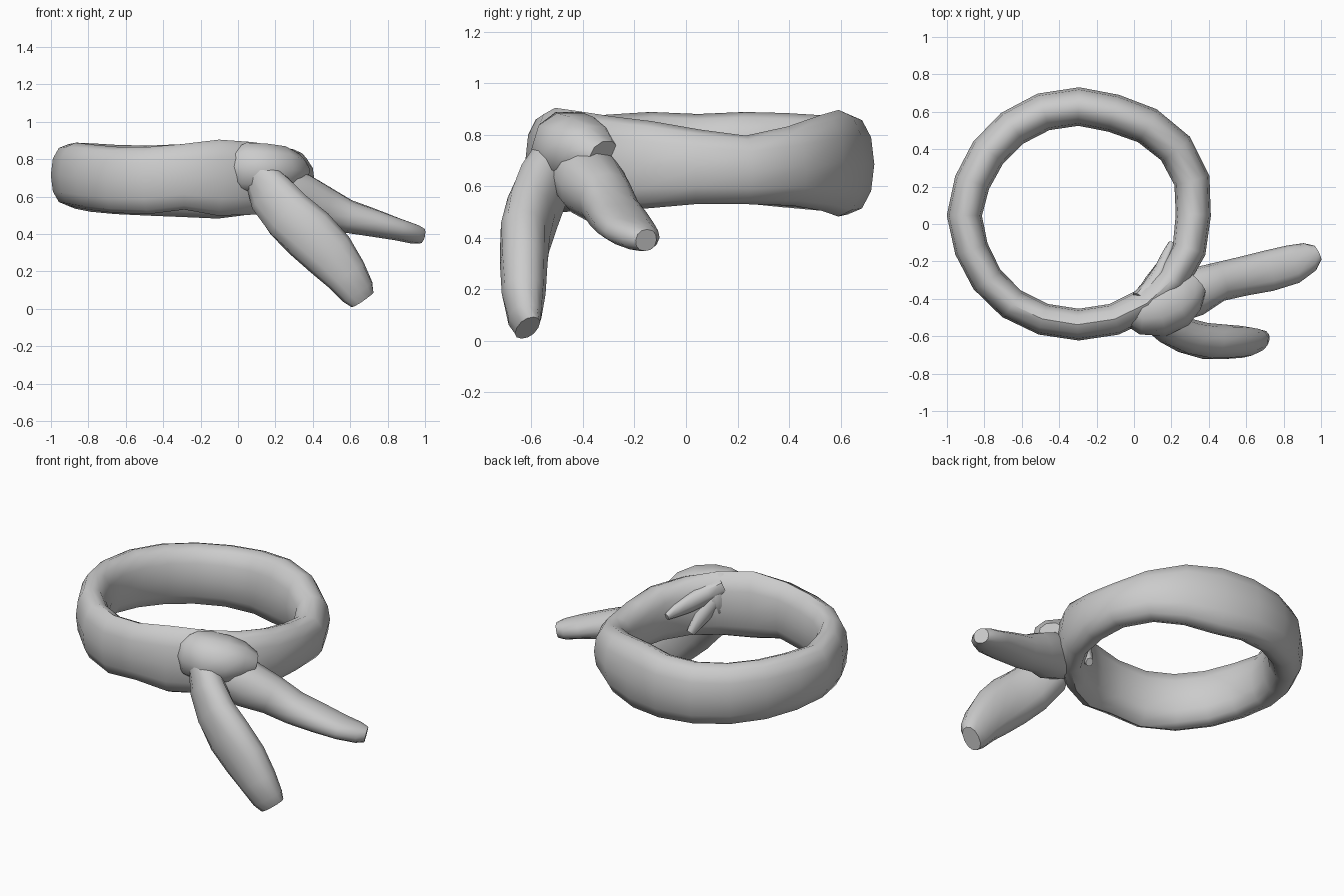
import bpy
import bmesh
import math
from mathutils import Vector

cube = bpy.data.objects.get("Cube")
if cube:
    bpy.data.objects.remove(cube)

cloth = bpy.data.materials.new("grey cloth")
cloth.use_nodes = True
cloth.diffuse_color = (0.6, 0.6, 0.6, 1)
bsdf = cloth.node_tree.nodes["Principled BSDF"]
bsdf.inputs["Base Color"].default_value = (0.6, 0.6, 0.6, 1)
bsdf.inputs["Roughness"].default_value = 0.8


def loft(name, stations, sides=12, closed=False, power=0.9):
    """Sweep an oval through stations of (centre, half width, half height)."""
    bm = bmesh.new()
    count = len(stations)
    rings = []
    for i, (centre, wide, high) in enumerate(stations):
        before = stations[i - 1 if closed else max(i - 1, 0)][0]
        after = stations[(i + 1) % count if closed else min(i + 1, count - 1)][0]
        along = (Vector(after) - Vector(before)).normalized()
        side = along.cross(Vector((0, 0, 1))).normalized()
        up = side.cross(along)
        ring = []
        for k in range(sides):
            a = math.tau * k / sides
            c, s = math.cos(a), math.sin(a)
            x = math.copysign(abs(c) ** power, c) * wide
            y = math.copysign(abs(s) ** power, s) * high
            ring.append(bm.verts.new(Vector(centre) + side * x + up * y))
        rings.append(ring)
    for i in range(count if closed else count - 1):
        a, b = rings[i], rings[(i + 1) % count]
        for k in range(sides):
            n = (k + 1) % sides
            bm.faces.new((a[k], a[n], b[n], b[k]))
    if not closed:
        bm.faces.new(rings[0])
        bm.faces.new(rings[-1])
    bmesh.ops.recalc_face_normals(bm, faces=bm.faces)
    mesh = bpy.data.meshes.new(name)
    bm.to_mesh(mesh)
    bm.free()
    mesh.materials.append(cloth)
    obj = bpy.data.objects.new(name, mesh)
    bpy.context.collection.objects.link(obj)
    bpy.ops.object.select_all(action="DESELECT")
    obj.select_set(True)
    bpy.context.view_layer.objects.active = obj
    bpy.ops.object.shade_smooth_by_angle(angle=math.radians(50))
    return obj


# Neck loop: an oval tube whose edges wave slightly and whose outline is uneven
low = [.53, .53, .52, .48, .49, .50, .51, .53, .55, .54, .52, .50, .53, .49, .51, .51]
high = [.82, .79, .86, .90, .88, .87, .88, .89, .88, .89, .87, .86, .88, .91, .88, .86]
bulge = [0, .03, .025, -.01, 0, 0, -.01, -.015, 0, -.01, 0, 0, 0, 0, 0, .01]


def sample(values, t):
    i = int(t)
    return values[i % 16] * (1 - t + i) + values[(i + 1) % 16] * (t - i)


loop = []
segments = 20
for i in range(segments):
    a = math.tau * i / segments
    lo, hi, out = (sample(v, i * 16 / segments) for v in (low, high, bulge))
    centre = (-.295 + (.612 + out) * math.cos(a),
              .045 + (.583 + out) * math.sin(a), (lo + hi) / 2)
    loop.append((centre, .094 + .009 * math.sin(a), (hi - lo) / 2))
loft("neck_loop", loop, closed=True)

# Knot: a wrap around the loop that flares towards the tails
loft("knot", [
    ((-.01, -.45, .76), .10, .11),
    ((.03, -.46, .755), .13, .14),
    ((.13, -.45, .745), .155, .145),
    ((.22, -.41, .745), .15, .13),
    ((.28, -.365, .735), .12, .105),
    ((.33, -.32, .71), .075, .07),
], sides=10)

# Hanging tails
loft("front_tail", [
    ((.12, -.51, .72), .08, .09),
    ((.18, -.55, .61), .09, .135),
    ((.27, -.595, .50), .095, .145),
    ((.38, -.625, .40), .097, .15),
    ((.49, -.63, .29), .092, .14),
    ((.58, -.63, .18), .085, .115),
    ((.64, -.625, .09), .065, .095),
    ((.665, -.615, .05), .045, .075),
])
loft("side_tail", [
    ((.18, -.42, .66), .12, .12),
    ((.32, -.365, .605), .13, .13),
    ((.45, -.31, .55), .105, .11),
    ((.58, -.28, .495), .105, .09),
    ((.72, -.25, .46), .11, .075),
    ((.85, -.215, .425), .105, .06),
    ((.94, -.175, .40), .08, .053),
    ((.98, -.155, .39), .045, .043),
])

# Loose ends tucked inside the loop
loft("upper_loose_end", [
    ((.04, -.41, .82), .06, .05),
    ((.10, -.34, .78), .055, .06),
    ((.15, -.24, .74), .04, .055),
    ((.18, -.16, .72), .03, .04),
    ((.20, -.10, .70), .015, .02),
], sides=8)
loft("lower_loose_end", [
    ((.06, -.38, .76), .05, .05),
    ((.10, -.30, .66), .04, .05),
    ((.13, -.23, .57), .02, .025),
], sides=8)
